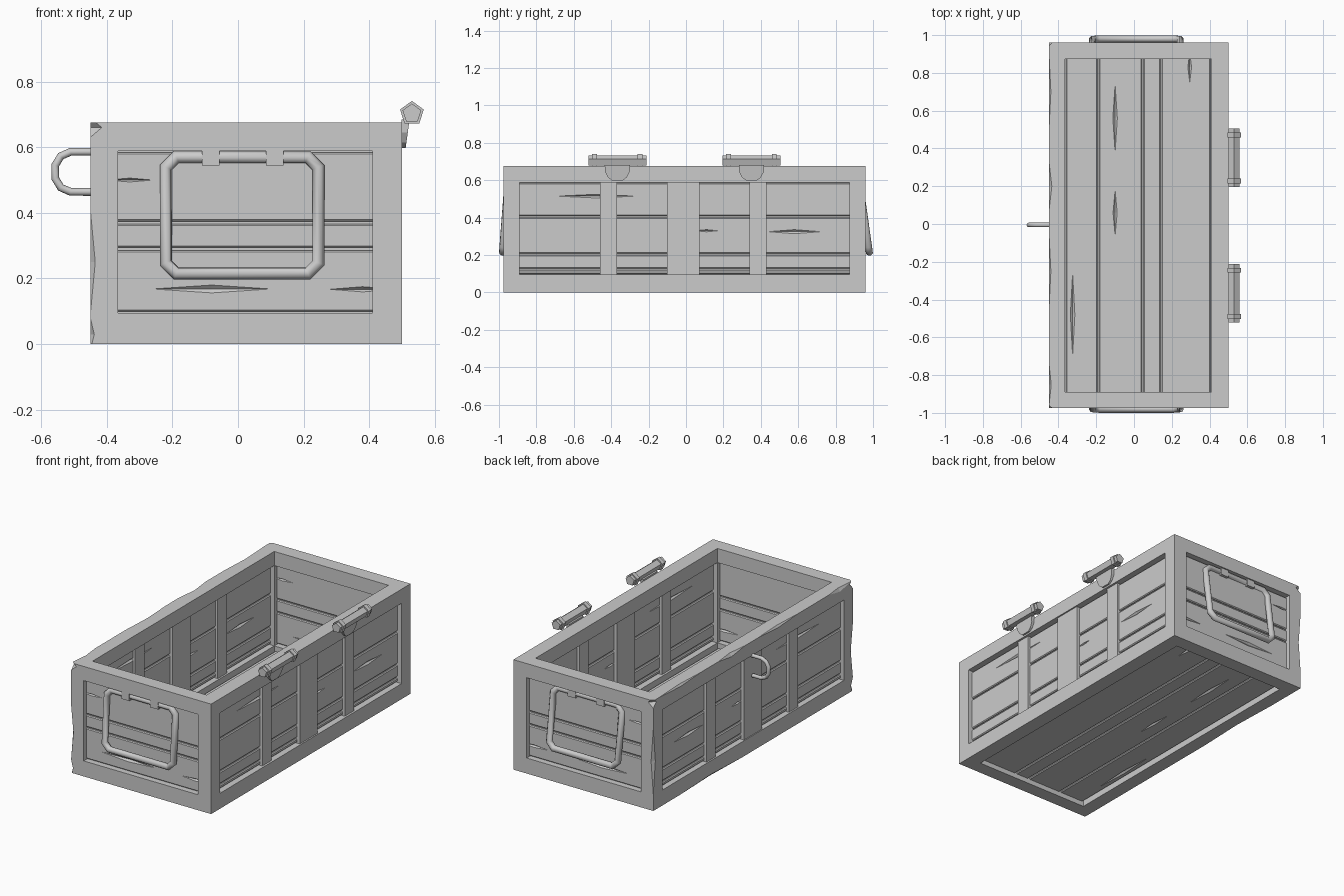
import bpy, bmesh, math
from mathutils import Matrix, Vector

if "Cube" in bpy.data.objects:
    bpy.data.objects.remove(bpy.data.objects["Cube"])

grey = bpy.data.materials.new("plain grey")
grey.use_nodes = True
grey.diffuse_color = (0.6, 0.6, 0.6, 1)
grey.node_tree.nodes["Principled BSDF"].inputs["Base Color"].default_value = (0.6, 0.6, 0.6, 1)


def add(name, bm):
    bmesh.ops.recalc_face_normals(bm, faces=bm.faces)
    mesh = bpy.data.meshes.new(name)
    bm.to_mesh(mesh)
    bm.free()
    mesh.materials.append(grey)
    obj = bpy.data.objects.new(name, mesh)
    bpy.context.collection.objects.link(obj)
    return obj


def box(name, lo, hi, bevel=0):
    lo, hi = Vector(lo), Vector(hi)
    bm = bmesh.new()
    m = Matrix.Translation((lo + hi) / 2) @ Matrix.Diagonal((*(hi - lo), 1))
    bmesh.ops.create_cube(bm, size=1, matrix=m)
    if bevel:
        bmesh.ops.bevel(bm, geom=bm.edges[:], offset=bevel, segments=1, affect='EDGES')
    return add(name, bm)


def diamonds(name, items):
    """One mesh of stretched octahedra, each given as centre and half sizes."""
    bm = bmesh.new()
    for centre, half in items:
        c = Vector(centre)
        tips = [[bm.verts.new(c + Vector([s * half[i] if i == k else 0 for i in range(3)]))
                 for s in (-1, 1)] for k in range(3)]
        for x in tips[0]:
            for y in tips[1]:
                for z in tips[2]:
                    bm.faces.new((x, y, z))
    return add(name, bm)


def cut(obj, cutters):
    for c in cutters:
        mod = obj.modifiers.new("cut", 'BOOLEAN')
        mod.operation, mod.solver, mod.object = 'DIFFERENCE', 'EXACT', c
    deps = bpy.context.evaluated_depsgraph_get()
    mesh = bpy.data.meshes.new_from_object(obj.evaluated_get(deps))
    obj.modifiers.clear()
    obj.data = mesh


def smooth(obj):
    bpy.ops.object.select_all(action='DESELECT')
    obj.select_set(True)
    bpy.context.view_layer.objects.active = obj
    bpy.ops.object.shade_smooth_by_angle(angle=math.radians(50))


def tube(name, points, radius, cyclic=False):
    curve = bpy.data.curves.new(name, 'CURVE')
    curve.dimensions = '3D'
    curve.bevel_depth, curve.bevel_resolution = radius, 2
    curve.use_fill_caps = True
    spline = curve.splines.new('POLY')
    spline.points.add(len(points) - 1)
    for p, co in zip(spline.points, points):
        p.co = (*co, 1)
    spline.use_cyclic_u = cyclic
    temp = bpy.data.objects.new(name + "_path", curve)
    bpy.context.collection.objects.link(temp)
    deps = bpy.context.evaluated_depsgraph_get()
    mesh = bpy.data.meshes.new_from_object(temp.evaluated_get(deps))
    bpy.data.objects.remove(temp)
    mesh.materials.clear()
    mesh.materials.append(grey)
    obj = bpy.data.objects.new(name, mesh)
    bpy.context.collection.objects.link(obj)
    smooth(obj)
    return obj


# Frame: a block opened along all three axes, with worn left edges
LO, HI = (-0.45, -0.975, 0), (0.5, 0.96, 0.675)
IN_LO, IN_HI = (-0.365, -0.89, 0.095), (0.41, 0.873, 0.588)
frame = box("frame", LO, HI)
cutters = []
for axis in range(3):
    lo, hi = list(IN_LO), list(IN_HI)
    lo[axis], hi[axis] = -2, 2
    cutters.append(box("opening_cutter", lo, hi))
cutters.append(diamonds("chip_cutter", [
    ((-0.45, 0.2, 0.675), (0.015, 0.13, 0.018)), ((-0.45, -0.25, 0.675), (0.01, 0.2, 0.012)),
    ((-0.45, -0.85, 0.675), (0.012, 0.11, 0.02)), ((-0.45, 0.7, 0.675), (0.01, 0.2, 0.012)),
    ((-0.45, -0.975, 0.25), (0.015, 0.02, 0.16)), ((-0.45, -0.975, 0.03), (0.012, 0.02, 0.05)),
    ((-0.45, -0.975, 0.66), (0.035, 0.03, 0.03)), ((-0.45, 0.96, 0.66), (0.035, 0.03, 0.03)),
    ((-0.45, 0.96, 0.3), (0.015, 0.02, 0.2)), ((-0.45, 0.4, 0), (0.01, 0.3, 0.012))]))
cut(frame, cutters)
for c in cutters:
    bpy.data.objects.remove(c)


def panel(name, normal, along, centre, joints, cracks, thick=0.034):
    """Boards running along one axis, split at the joints, over a thin core."""
    across = 3 - normal - along

    def corner(n, a, c):
        v = [0, 0, 0]
        v[normal], v[along], v[across] = n, a, c
        return v
    a0, a1 = IN_LO[along] - 0.01, IN_HI[along] + 0.01
    edges = [IN_LO[across], *joints, IN_HI[across]]
    box(name + "_core", corner(centre - 0.006, a0, edges[0] - 0.01),
        corner(centre + 0.006, a1, edges[-1] + 0.01))
    items = [(corner(centre + s * thick / 2, a, c), corner(0.011, length, width))
             for a, c, length, width in cracks for s in (-1, 1)]
    cutter = diamonds("crack_cutter", items)
    for low, high in zip(edges, edges[1:]):
        board = box(name + "_board", corner(centre - thick / 2, a0, low + 0.004),
                    corner(centre + thick / 2, a1, high - 0.004), 0.005)
        cut(board, [cutter])
    bpy.data.objects.remove(cutter)


# Boarded floor, ends and sides
panel("floor", 2, 1, 0.047, [-0.19, 0.046, 0.143],
      [(0.56, -0.1, 0.18, 0.012), (0.06, -0.1, 0.12, 0.011),
       (-0.48, -0.325, 0.22, 0.012), (0.83, 0.295, 0.08, 0.01)])
for name, y in (("front_end", -0.932), ("back_end", 0.917)):
    panel(name, 1, 0, y, [0.29, 0.37],
          [(-0.08, 0.168, 0.18, 0.012), (-0.33, 0.5, 0.07, 0.006), (0.38, 0.167, 0.1, 0.008)])
for name, x in (("right_side", 0.455), ("left_side", -0.408)):
    panel(name, 0, 1, x, [0.125, 0.205, 0.405],
          [(-0.48, 0.515, 0.21, 0.01), (0.58, 0.325, 0.14, 0.011), (0.11, 0.33, 0.06, 0.006)])
    # Upright braces
    for y, half, depth in ((-0.415, 0.045, 0.032), (-0.015, 0.087, 0.036), (0.385, 0.045, 0.032)):
        box(name + "_brace", (x - depth, y - half, 0.09), (x + depth, y + half, 0.593))

# Tilted carrying handles with their clips
for name, y_top, y_low, side in (("front_handle", -0.953, -0.98, -1), ("back_handle", 0.93, 0.98, 1)):
    outline = []
    for x, z, sx, sz in ((-0.22, 0.215, 1, 1), (0.245, 0.215, -1, 1),
                         (0.245, 0.57, -1, -1), (-0.22, 0.57, 1, -1)):
        ends = [(x, z + 0.032 * sz), (x + 0.032 * sx, z)]
        outline += ends if sx * sz > 0 else ends[::-1]
    pts = [(x, y_low + (y_top - y_low) * (z - 0.215) / 0.355, z) for x, z in outline]
    tube(name, pts, 0.02, True)
    for x in (-0.083, 0.112):
        box(name + "_clip", (x - 0.027, min(y_top + side * 0.022, y_top - side * 0.02), 0.545),
            (x + 0.027, max(y_top + side * 0.022, y_top - side * 0.02), 0.592))

# Latch hook on the left of the x axis
tube("hook", [(x, -0.005, z) for x, z in
              ((-0.4, 0.586), (-0.51, 0.586), (-0.54, 0.573), (-0.557, 0.545), (-0.557, 0.505),
               (-0.54, 0.477), (-0.51, 0.464), (-0.45, 0.464))], 0.012)


def prism(name, y0, y1, radius):
    """Five-sided rod along y with a point upward."""
    bm = bmesh.new()
    rings = [[bm.verts.new((0.53 + radius * math.sin(k * math.tau / 5), y,
                            0.703 + radius * math.cos(k * math.tau / 5))) for k in range(5)]
             for y in (y0, y1)]
    for k in range(5):
        j = (k + 1) % 5
        bm.faces.new((rings[0][k], rings[0][j], rings[1][j], rings[1][k]))
    for ring in rings:
        bm.faces.new(ring)
    return add(name, bm)


# Hinges: rod, two collars and a rounded leaf
for y in (-0.367, 0.35):
    prism("hinge_rod", y - 0.155, y + 0.155, 0.03)
    for s in (-1, 1):
        prism("hinge_collar", y + s * 0.122 - 0.013, y + s * 0.122 + 0.013, 0.038)
    bm = bmesh.new()
    profile = [(-0.068, 0.685), (-0.066, 0.645), (-0.05, 0.615), (-0.028, 0.598),
               (0.028, 0.598), (0.05, 0.615), (0.066, 0.645), (0.068, 0.685)]
    face = bm.faces.new([bm.verts.new((0.499, y + dy, z)) for dy, z in profile])
    grown = bmesh.ops.extrude_face_region(bm, geom=[face])["geom"]
    for v in grown:
        if isinstance(v, bmesh.types.BMVert):
            v.co.x += 0.012 + 0.012 * (v.co.z - 0.598) / 0.087
    add("hinge_leaf", bm)
